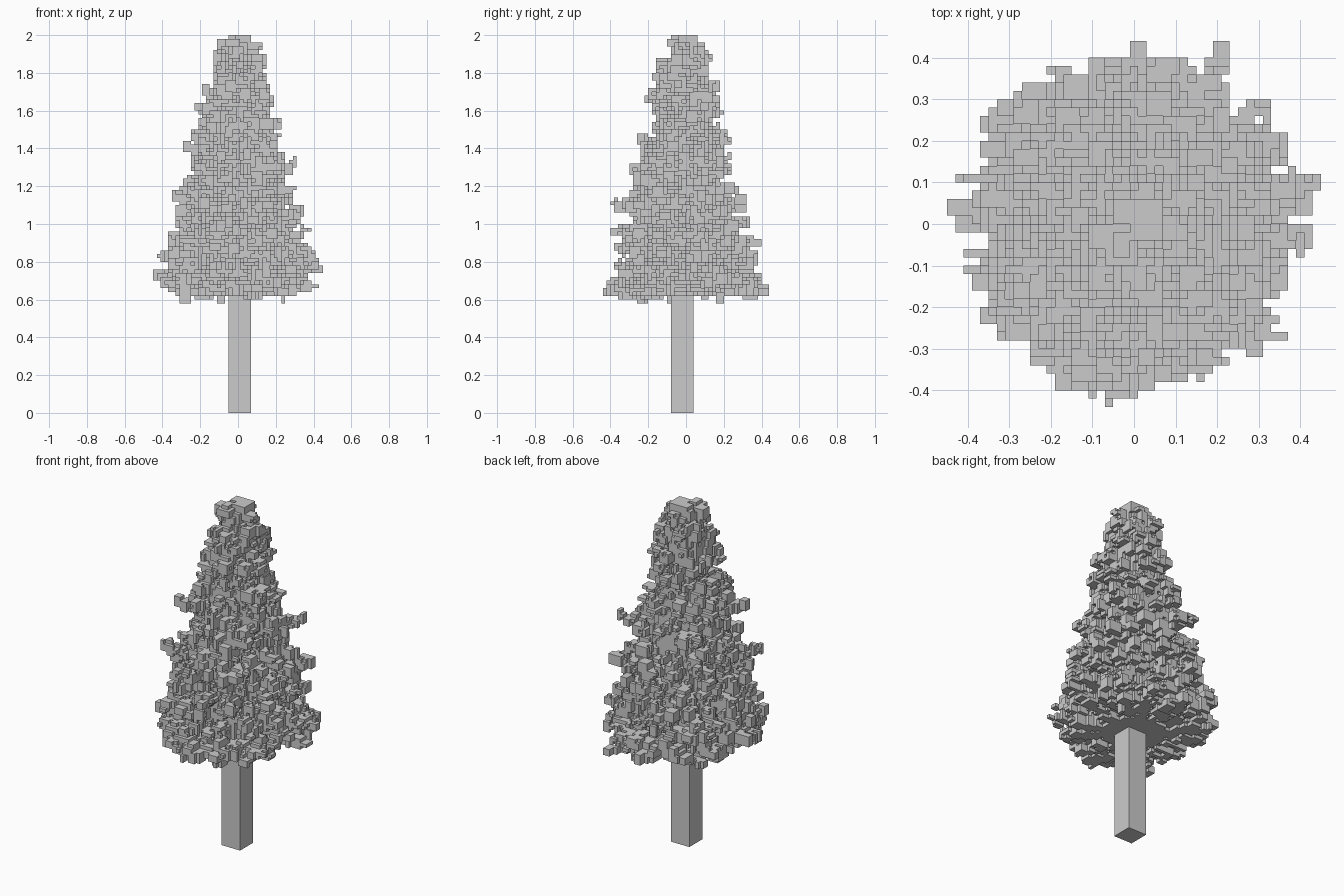
import bpy, bmesh, math, random

if "Cube" in bpy.data.objects:
    bpy.data.objects.remove(bpy.data.objects["Cube"])

random.seed(11)
V = 0.02                      # voxel size
X0, Y0 = -0.45, -0.44         # grid origin
NX, NY = 45, 44
SIDES = ((1, 0, 0), (-1, 0, 0), (0, 1, 0), (0, -1, 0), (0, 0, 1), (0, 0, -1))

# Outer reach of the foliage by height
PROFILE = [(0.58, .41), (0.64, .43), (0.72, .44), (0.80, .425), (0.95, .39), (1.08, .35),
           (1.15, .33), (1.3, .295), (1.42, .275), (1.5, .26), (1.58, .215), (1.66, .205),
           (1.72, .185), (1.84, .17), (1.88, .125), (1.93, .11), (2.0, .095)]


def reach(z):
    for (z0, r0), (z1, r1) in zip(PROFILE, PROFILE[1:]):
        if z <= z1:
            return r0 + (r1 - r0) * max(0, z - z0) / (z1 - z0)
    return PROFILE[-1][1]


def cell(x, y, z):
    return (math.floor((x - X0) / V), math.floor((y - Y0) / V), math.floor(z / V))


filled = set()


def fill_box(c, size):
    i0, j0, k0 = (c[n] - size[n] // 2 for n in range(3))
    for i in range(i0, i0 + size[0]):
        for j in range(j0, j0 + size[1]):
            for k in range(k0, k0 + size[2]):
                if 0 <= i < NX and 0 <= j < NY and 29 <= k < 100:
                    filled.add((i, j, k))


def branch(z, a, tip, lift, fat=3):
    """Chain of small blocks that runs outwards from the core."""
    start = r = 0.45 * reach(z)
    while r < tip - 0.015:
        s = (random.randint(1, fat), random.randint(1, fat), random.randint(1, 3))
        fill_box(cell(r * math.cos(a), r * math.sin(a), z + lift * (r - start)), s)
        r += 0.017


# Solid core of the foliage
for k in range(31, 98):
    z = (k + 0.5) * V
    f = 0.58 + 0.12 * max(0, (z - 1.6) / 0.4) - 0.2 * max(0, (0.72 - z) / 0.1)
    for i in range(NX):
        for j in range(NY):
            x, y = X0 + (i + .5) * V, Y0 + (j + .5) * V
            if math.hypot(x, y) < f * reach(z):
                filled.add((i, j, k))

# Many short branches
for n in range(560):
    z = 0.63 + 1.34 * (1 - math.sqrt(1 - random.random() * 0.985))
    lift = random.uniform(-0.1, 0.3) if z > 0.75 else random.uniform(-0.1, 0.1)
    branch(z, random.uniform(0, 2 * math.pi),
           reach(z) * random.choice((.7, .76, .8, .85, .9, .97)), lift)

# Extra tufts towards the top
for n in range(70):
    z = random.uniform(1.58, 1.96)
    branch(z, random.uniform(0, 2 * math.pi), reach(z) * random.uniform(.75, 1.08), 0.4)

# Longer branches: height, direction in degrees, tip radius
for z, a, tip in [(1.27, 32, .385), (1.02, 32, .42), (1.36, 212, .34), (1.09, 212, .41),
                  (.78, 212, .43), (.74, 32, .44), (1.27, -45, .34), (1.1, -45, .37),
                  (1.27, 135, .34), (1.1, 135, .37), (.8, -45, .44), (.8, 135, .44),
                  (.7, 42, .46), (.7, -38, .47), (.7, 218, .44), (.7, 143, .44),
                  (.68, 60, .45), (.68, 115, .44), (.68, 245, .43), (.68, 298, .45),
                  (1.05, 260, .40), (1.08, 85, .36), (.93, 275, .39), (.92, 5, .41),
                  (.72, 176, .45), (.82, 165, .44), (.68, 196, .43), (.76, 14, .45),
                  (.65, 270, .43), (.65, 90, .43), (.64, 64, .46), (.66, 255, .44)]:
    for da in (-4, 0, 4):
        branch(z, math.radians(a + da), tip - abs(da) * 0.008, 0.25 if z > 0.9 else 0.0, 2)

# Longest tips, top bud and hanging twigs
for x, y, z, s in [(-.41, .04, .72, (4, 2, 3)), (.41, .11, .76, (4, 2, 2)), (.01, .40, .65, (2, 4, 3)),
                   (-.06, -.40, .65, (1, 4, 2)), (.21, .40, .64, (2, 3, 2)),
                   (.0, .02, 1.98, (4, 3, 3)), (.04, .0, 1.96, (4, 5, 3)), (-.03, -.05, 1.96, (4, 5, 2)),
                   (-.04, .05, 1.95, (2, 2, 3)), (.01, -.02, 1.99, (2, 3, 3)),
                   (-.09, -.09, .60, (2, 1, 3)), (.23, .18, .60, (1, 2, 3)),
                   (-.2, .1, .62, (2, 2, 2)), (.1, -.2, .62, (2, 2, 2))]:
    fill_box(cell(x, y, z), s)

# Pits that break up the surface
shell = sorted(c for c in filled if any(
    (c[0] + d[0], c[1] + d[1], c[2] + d[2]) not in filled for d in SIDES[:5]))
for c in random.sample(shell, len(shell) // 12):
    x, y = X0 + (c[0] + .5) * V, Y0 + (c[1] + .5) * V
    if 33 < c[2] < 96 and math.hypot(x, y) < 0.34:
        filled.discard(c)

# Keep only blocks joined to the core
start = cell(0, 0, 1.0)
joined, stack = {start}, [start]
while stack:
    c = stack.pop()
    for d in SIDES:
        m = (c[0] + d[0], c[1] + d[1], c[2] + d[2])
        if m in filled and m not in joined:
            joined.add(m)
            stack.append(m)

# Foliage mesh: outer block faces, flat areas merged
bm = bmesh.new()
verts = {}


def vert(p):
    if p not in verts:
        verts[p] = bm.verts.new((X0 + p[0] * V, Y0 + p[1] * V, p[2] * V))
    return verts[p]


for c in sorted(joined):
    for ax in range(3):
        u, w = (ax + 1) % 3, (ax + 2) % 3
        for side in (0, 1):
            m = list(c)
            m[ax] += 2 * side - 1
            if tuple(m) in joined:
                continue
            quad = []
            for du, dw in ((0, 0), (1, 0), (1, 1), (0, 1)):
                p = list(c)
                p[ax] += side
                p[u] += du
                p[w] += dw
                quad.append(vert(tuple(p)))
            bm.faces.new(quad if side else quad[::-1])
bmesh.ops.dissolve_limit(bm, angle_limit=0.01, verts=bm.verts[:], edges=bm.edges[:])
mesh = bpy.data.meshes.new("foliage")
bm.to_mesh(mesh)
bm.free()
bpy.context.collection.objects.link(bpy.data.objects.new("foliage", mesh))

# Trunk
bpy.ops.mesh.primitive_cube_add(size=1, location=(0.01, -0.02, 0.32))
trunk = bpy.context.object
trunk.name = "trunk"
trunk.scale = (0.12, 0.12, 0.64)
